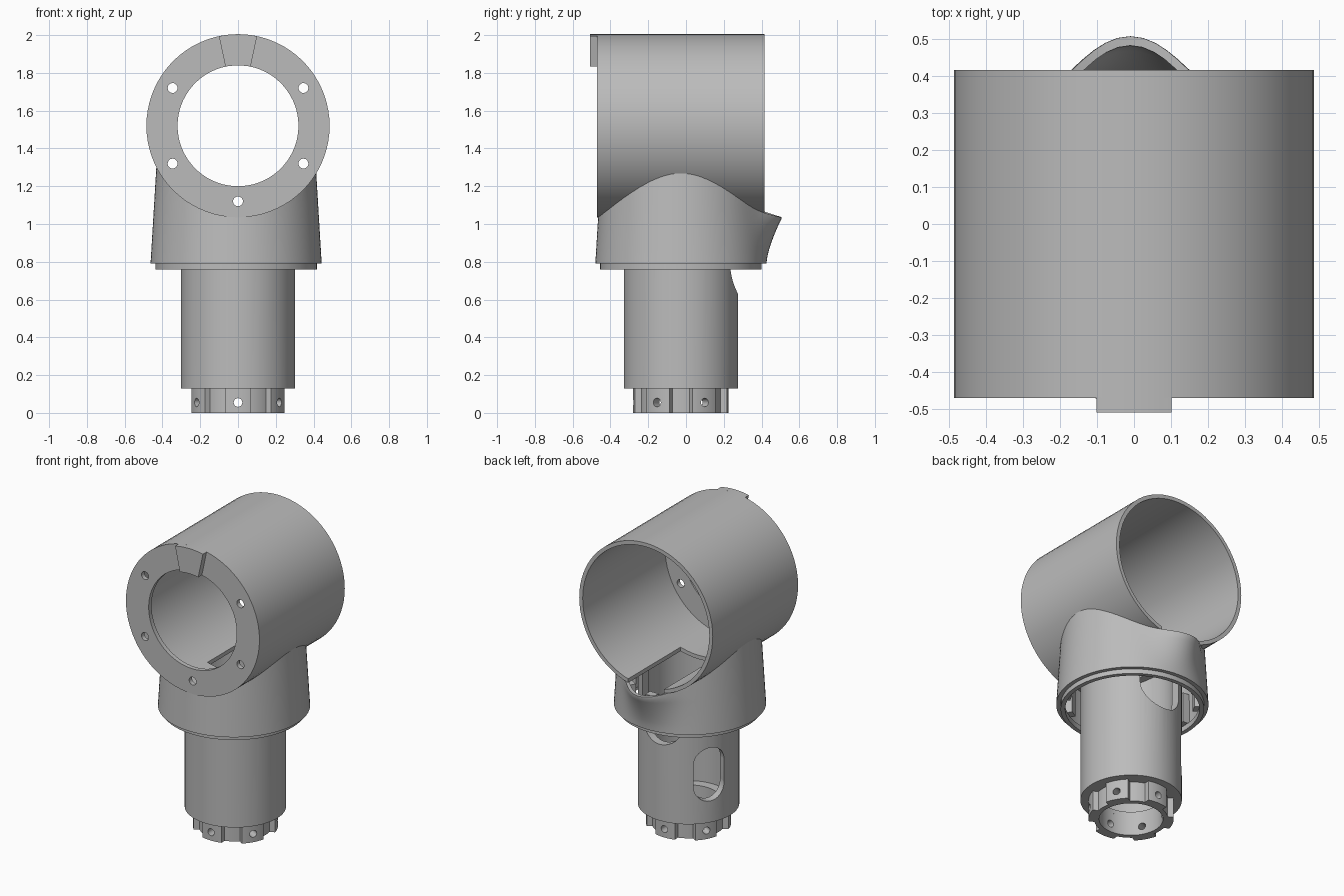
import bpy, bmesh, math
from mathutils import Matrix, Vector

if "Cube" in bpy.data.objects:
    bpy.data.objects.remove(bpy.data.objects["Cube"])

GREY = (0.5, 0.5, 0.5, 1)
grey = bpy.data.materials.new("plain grey")
grey.use_nodes = True
grey.diffuse_color = GREY
grey.node_tree.nodes["Principled BSDF"].inputs["Base Color"].default_value = GREY

SEGS = 72
AXIS_Z = 1.52      # height of the housing axis
CY = -0.027        # centre of the column in y
UP = Matrix.Identity(4)
ALONG_Y = Matrix.Translation((0, 0, AXIS_Z)) @ Matrix.Rotation(-math.pi / 2, 4, "X")
COLUMN = Matrix.Translation((0, CY, 0))


def finish(name, bm):
    bmesh.ops.recalc_face_normals(bm, faces=bm.faces)
    mesh = bpy.data.meshes.new(name)
    bm.to_mesh(mesh)
    bm.free()
    ob = bpy.data.objects.new(name, mesh)
    mesh.materials.append(grey)
    bpy.context.collection.objects.link(ob)
    return ob


def loft(name, point, rows, segs=SEGS):
    """Closed ring of cross-sections: point(row, angle) gives a position."""
    bm = bmesh.new()
    grid = [[bm.verts.new(point(r, math.tau * s / segs)) for s in range(segs)]
            for r in range(rows)]
    for r in range(rows):
        a, b = grid[r], grid[(r + 1) % rows]
        for s in range(segs):
            t = (s + 1) % segs
            bm.faces.new((a[s], a[t], b[t], b[s]))
    return finish(name, bm)


def lathe(name, profile, matrix):
    def point(row, ang):
        r, h = profile[row]
        return matrix @ Vector((r * math.cos(ang), r * math.sin(ang), h))
    return loft(name, point, len(profile))


def rod(radius, length, matrix, segs=24):
    bm = bmesh.new()
    bmesh.ops.create_cone(bm, cap_ends=True, segments=segs, radius1=radius,
                          radius2=radius, depth=length, matrix=matrix)
    return finish("cutter", bm)


def box(size, matrix, name="cutter"):
    bm = bmesh.new()
    bmesh.ops.create_cube(bm, size=1, matrix=matrix @ Matrix.Diagonal((*size, 1)))
    return finish(name, bm)


def cut(ob, *cutters):
    """Subtract each cutter, bake the result and drop the cutters."""
    for c in cutters:
        mod = ob.modifiers.new("cut", "BOOLEAN")
        mod.operation = "DIFFERENCE"
        mod.solver = "EXACT"
        mod.object = c
    bpy.context.view_layer.update()
    baked = bpy.data.meshes.new_from_object(
        ob.evaluated_get(bpy.context.evaluated_depsgraph_get()))
    ob.modifiers.clear()
    ob.data = baked
    for c in cutters:
        bpy.data.objects.remove(c)


def at(x, y, z):
    return Matrix.Translation((x, y, z))


def turn(deg, axis="Z"):
    return Matrix.Rotation(math.radians(deg), 4, axis)


# Horizontal housing: open at the back, ring-shaped wall at the front
housing = lathe("housing", [(0.485, -0.47), (0.485, 0.415), (0.46, 0.415),
                            (0.46, -0.44), (0.32, -0.44), (0.32, -0.47)], ALONG_Y)
bolt_holes = []
for deg in (30, 150, 210, 270, 330):
    a = math.radians(deg)
    bolt_holes.append(rod(0.026, 0.2, at(0.4 * math.cos(a), -0.455, AXIS_Z + 0.4 * math.sin(a))
                          @ turn(90, "X")))
floor_opening = box((0.26, 0.65, 0.3), at(0, 0.195, 1.08))
cut(housing, floor_opening, *bolt_holes)

# Wedge key on top of the front ring
bm = bmesh.new()
arc = [math.radians(78 + 4 * i) for i in range(7)]
outline = [(0.485, a) for a in arc] + [(0.32, a) for a in reversed(arc)]
face = bm.faces.new([bm.verts.new((r * math.cos(a), -0.508, AXIS_Z + r * math.sin(a)))
                     for r, a in outline])
ext = bmesh.ops.extrude_face_region(bm, geom=[face])
bmesh.ops.translate(bm, vec=(0, 0.04, 0),
                    verts=[v for v in ext["geom"] if isinstance(v, bmesh.types.BMVert)])
key = finish("front_key", bm)

# Tapered collar with a flared spout at the back, saddled under the housing
LEVELS = [0.79 + 0.03 * i for i in range(9)] + [1.1, 1.2, 1.36]
N = len(LEVELS)


def collar_point(row, ang):
    outside = row < N
    z = LEVELS[row] if outside else LEVELS[2 * N - 1 - row]
    r = 0.453 - 0.06 * (z - 0.79) - (0 if outside else 0.025)
    rise = min(1, (z - 0.79) / 0.24) ** 1.4
    off = (ang - math.pi / 2 + math.pi) % math.tau - math.pi
    r += 0.095 * rise * math.exp(-(off / math.radians(19)) ** 2)
    return (-0.01 + r * math.cos(ang), CY + r * math.sin(ang), z)


collar = loft("collar", collar_point, 2 * N, 96)
cut(collar, rod(0.484, 2, ALONG_Y, SEGS))
lip = lathe("collar_lip", [(0.427, 0.76), (0.427, 0.795), (0.40, 0.795), (0.40, 0.76)],
            at(-0.01, CY, 0))

# Ribs inside the collar
for i in range(12):
    box((0.06, 0.05, 0.2), at(-0.01, CY, 0.9) @ turn(30 * i) @ turn(90) @ at(0, 0.395, 0),
        "collar_rib_%d" % (i + 1))

# Hollow column with a back notch and one rounded side window
column = lathe("column", [(0.302, 0.13), (0.302, 1.3), (0.25, 1.3), (0.25, 0.16),
                          (0.19, 0.16), (0.19, 0.13)], COLUMN)
side = COLUMN @ turn(150)
cut(column,
    rod(0.475, 2, ALONG_Y, SEGS),
    rod(0.15, 0.4, at(0, 0.25, 0.78) @ turn(90, "X"), 32),
    box((0.3, 0.4, 0.6), at(0, 0.25, 1.08)),
    box((0.2, 0.2, 0.15), side @ at(0.3, 0, 0.445)),
    *[rod(0.1, 0.2, side @ at(0.3, 0, z) @ turn(90, "Y"), 32) for z in (0.37, 0.52)])


# Castellated foot ring with a radial hole in every block
def foot_point(row, ang):
    deg = (math.degrees(ang) + 90 + 30) % 60 - 30
    outer = 0.253 if abs(deg) < 16.5 else 0.22
    r = outer if row < 2 else 0.19
    return (r * math.cos(ang), CY + r * math.sin(ang), 0 if row in (0, 3) else 0.135)


foot = loft("foot_ring", foot_point, 4, 180)
cut(foot, *[rod(0.023, 0.2, COLUMN @ turn(60 * i - 90) @ at(0.23, 0, 0.055) @ turn(90, "Y"), 16)
            for i in range(6)])

# Smooth shading with crisp edges
bpy.ops.object.select_all(action="DESELECT")
for ob in bpy.context.collection.objects:
    if ob.type == "MESH" and grey.name in ob.data.materials:
        ob.select_set(True)
        bpy.context.view_layer.objects.active = ob
bpy.ops.object.shade_smooth_by_angle(angle=math.radians(30))
